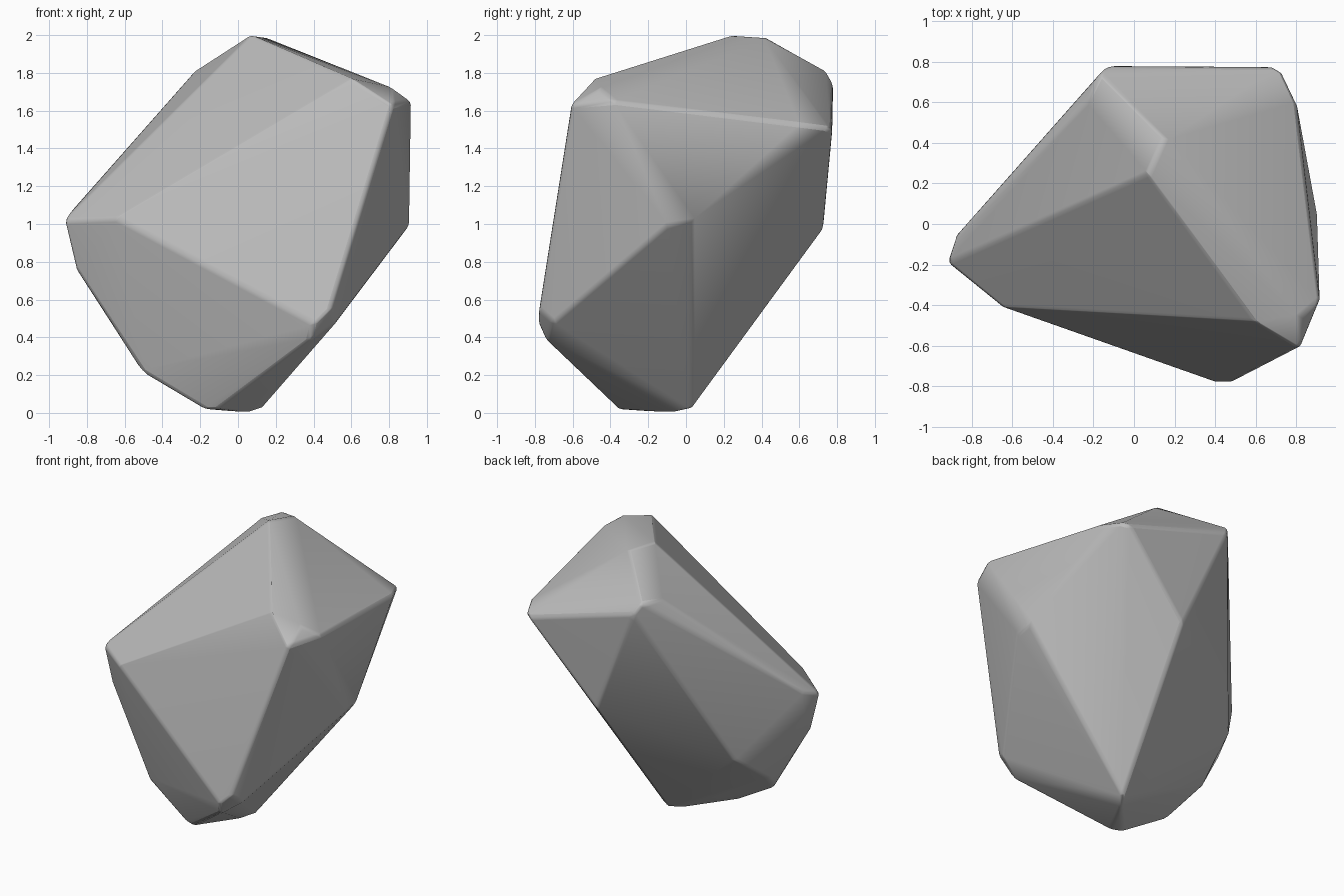
import bpy, bmesh, math

old = bpy.data.objects.get("Cube")
if old:
    bpy.data.objects.remove(old, do_unlink=True)

# Single stone colour
stone = bpy.data.materials.new("stone_grey")
stone.use_nodes = True
grey = (0.5, 0.5, 0.5, 1)
stone.diffuse_color = grey
bsdf = stone.node_tree.nodes["Principled BSDF"]
bsdf.inputs["Base Color"].default_value = grey
bsdf.inputs["Roughness"].default_value = 0.9

# Worn corners of the boulder, grouped by where they sit
peak = [(.07, .25, 2), (.15, .42, 1.99)]
back_left_top = [(-.24, .6, 1.8), (-.17, .74, 1.81), (-.13, .78, 1.74)]
back_right_top = [(.69, .775, 1.5), (.73, .75, 1.51), (.8, .6, 1.53)]
front_right_top = [(.6, -.48, 1.77), (.82, -.46, 1.72), (.915, -.38, 1.65), (.82, -.61, 1.63)]
right_side = [(.905, -.1, .99), (.905, .03, 1.01)]
front_low = [(.38, -.74, .38), (.4, -.78, .47), (.49, -.78, .55), (.52, -.7, .48)]
left_tip = [(-.65, -.41, 1.03), (-.92, -.19, 1.02), (-.88, -.06, 1.07), (-.86, -.18, .76)]
back_side = [(.2, .725, .97), (-.57, .27, .63), (-.61, -.05, .39)]
base = [(-.5, -.28, .21), (-.18, -.33, .02), (-.1, -.36, .02), (.06, -.06, 0), (.12, .03, .02)]
corners = (peak + back_left_top + back_right_top + front_right_top + right_side
           + front_low + left_tip + back_side + base)

# Wrap the corners in a convex hull and merge nearly flat triangles
bm = bmesh.new()
for c in corners:
    bm.verts.new(c)
hull = bmesh.ops.convex_hull(bm, input=bm.verts[:])
loose = [v for v in bm.verts if not v.link_faces]
bmesh.ops.delete(bm, geom=loose, context='VERTS')
bmesh.ops.dissolve_limit(bm, angle_limit=math.radians(2), verts=bm.verts[:], edges=bm.edges[:])
bmesh.ops.recalc_face_normals(bm, faces=bm.faces[:])
mesh = bpy.data.meshes.new("boulder")
bm.to_mesh(mesh)
bm.free()
mesh.materials.append(stone)

boulder = bpy.data.objects.new("boulder", mesh)
bpy.context.collection.objects.link(boulder)
bpy.context.view_layer.objects.active = boulder
boulder.select_set(True)

# Soften the edges slightly, keep the broad faces flat
bevel = boulder.modifiers.new("worn_edges", 'BEVEL')
bevel.width = 0.02
bevel.segments = 2
bevel.angle_limit = math.radians(25)
bpy.ops.object.shade_smooth_by_angle(angle=math.radians(40))
weighted = boulder.modifiers.new("flat_faces", 'WEIGHTED_NORMAL')
weighted.keep_sharp = True
